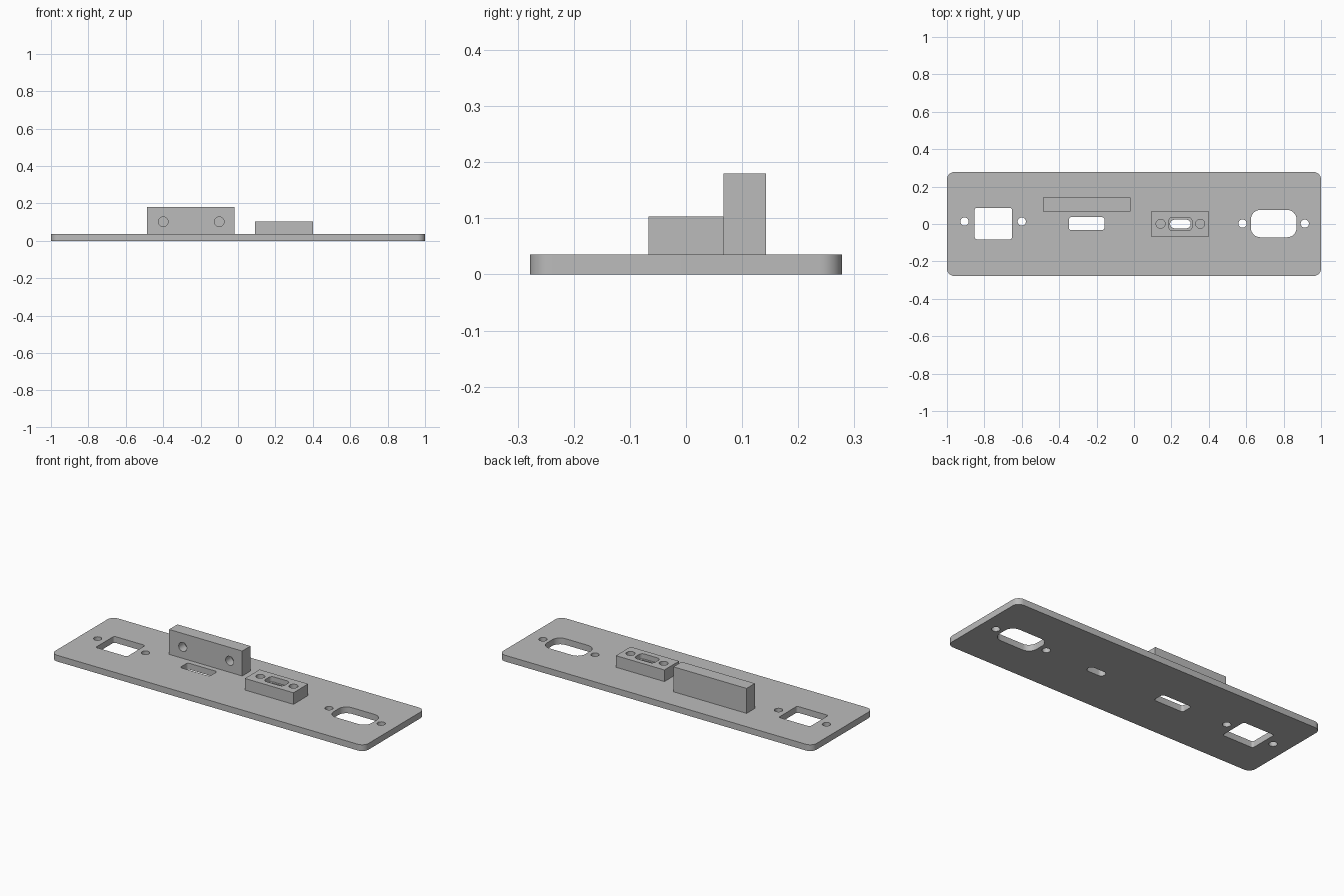
import bpy
import bmesh
from math import cos, sin, pi, radians
from mathutils import Matrix, Vector

cube = bpy.data.objects.get("Cube")
if cube:
    bpy.data.objects.remove(cube, do_unlink=True)

grey = bpy.data.materials.new("plain grey")
grey.use_nodes = True
colour = (0.5, 0.5, 0.5, 1)
grey.diffuse_color = colour
grey.node_tree.nodes["Principled BSDF"].inputs["Base Color"].default_value = colour

THICK = 0.036     # plate thickness
BLOCK_TOP = 0.103
TALL_TOP = 0.18


def prism(name, x, y, w, d, z0, z1, radius=0, steps=8):
    """Upright prism with a rounded rectangle as its outline."""
    bm = bmesh.new()
    ring = []
    for i, (sx, sy) in enumerate([(1, 1), (-1, 1), (-1, -1), (1, -1)]):
        cx, cy = x + sx * (w / 2 - radius), y + sy * (d / 2 - radius)
        for k in range(steps + 1 if radius else 1):
            a = (i + k / steps) * pi / 2
            ring.append(bm.verts.new((cx + radius * cos(a), cy + radius * sin(a), z0)))
    bmesh.ops.remove_doubles(bm, verts=ring, dist=1e-5)
    face = bm.faces.new([v for v in ring if v.is_valid])
    top = bmesh.ops.extrude_face_region(bm, geom=[face])["geom"]
    bmesh.ops.translate(bm, vec=(0, 0, z1 - z0),
                        verts=[g for g in top if isinstance(g, bmesh.types.BMVert)])
    bmesh.ops.recalc_face_normals(bm, faces=bm.faces)
    mesh = bpy.data.meshes.new(name)
    bm.to_mesh(mesh)
    bm.free()
    mesh.materials.append(grey)
    obj = bpy.data.objects.new(name, mesh)
    bpy.context.collection.objects.link(obj)
    return obj


def drill(name, x, y, z0, z1, r):
    return prism(name, x, y, 2 * r, 2 * r, z0, z1, r - 1e-6)


def finish(obj, cutters):
    """Cut every opening, then shade the rounded walls smooth."""
    bpy.ops.object.select_all(action='DESELECT')
    bpy.context.view_layer.objects.active = obj
    obj.select_set(True)
    for c in cutters:
        c.hide_render = True
        mod = obj.modifiers.new("cut", 'BOOLEAN')
        mod.operation, mod.solver, mod.object = 'DIFFERENCE', 'EXACT', c
        bpy.ops.object.modifier_apply(modifier=mod.name)
        bpy.data.objects.remove(c, do_unlink=True)
    bpy.ops.object.shade_smooth_by_angle(angle=radians(30))


# Base plate with port openings and screw holes
plate = prism("base_plate", 0, 0, 2, 0.556, 0, THICK, 0.04)
lo, hi = -0.1, 0.1
openings = [
    prism("square_opening", -0.752, 0.002, 0.2, 0.168, lo, hi, 0.012),
    prism("small_slot", -0.253, 0.002, 0.19, 0.07, lo, hi, 0.014),
    prism("plate_slot", 0.248, 0, 0.11, 0.046, lo, hi, 0.0229),
    prism("wide_opening", 0.747, 0.002, 0.244, 0.146, lo, hi, 0.05),
]
for x, y in [(-0.906, 0.013), (-0.6, 0.013), (0.58, 0.002), (0.913, 0.002)]:
    openings.append(drill("screw_hole", x, y, lo, hi, 0.022))
finish(plate, openings)

# Low block with stepped slot and two blind holes
block = prism("low_block", 0.246, 0, 0.31, 0.134, THICK, BLOCK_TOP)
cuts = [
    prism("block_slot", 0.248, 0, 0.11, 0.046, lo, 0.2, 0.0229),
    prism("block_recess", 0.248, 0, 0.124, 0.07, BLOCK_TOP - 0.03, 0.2, 0.02),
]
for x in (0.142, 0.354):
    cuts.append(drill("block_hole", x, 0.001, THICK + 0.012, 0.2, 0.024))
finish(block, cuts)

# Tall bracket with two blind holes in its front face
bracket = prism("tall_bracket", -0.2535, 0.105, 0.467, 0.076, THICK, TALL_TOP)
cuts = []
for x in (-0.4, -0.1):
    hole = drill("bracket_hole", 0, 0, -0.06, 0.06, 0.026)
    hole.data.transform(Matrix.Translation(Vector((x, 0.06, 0.102)))
                        @ Matrix.Rotation(pi / 2, 4, 'X'))
    cuts.append(hole)
finish(bracket, cuts)
